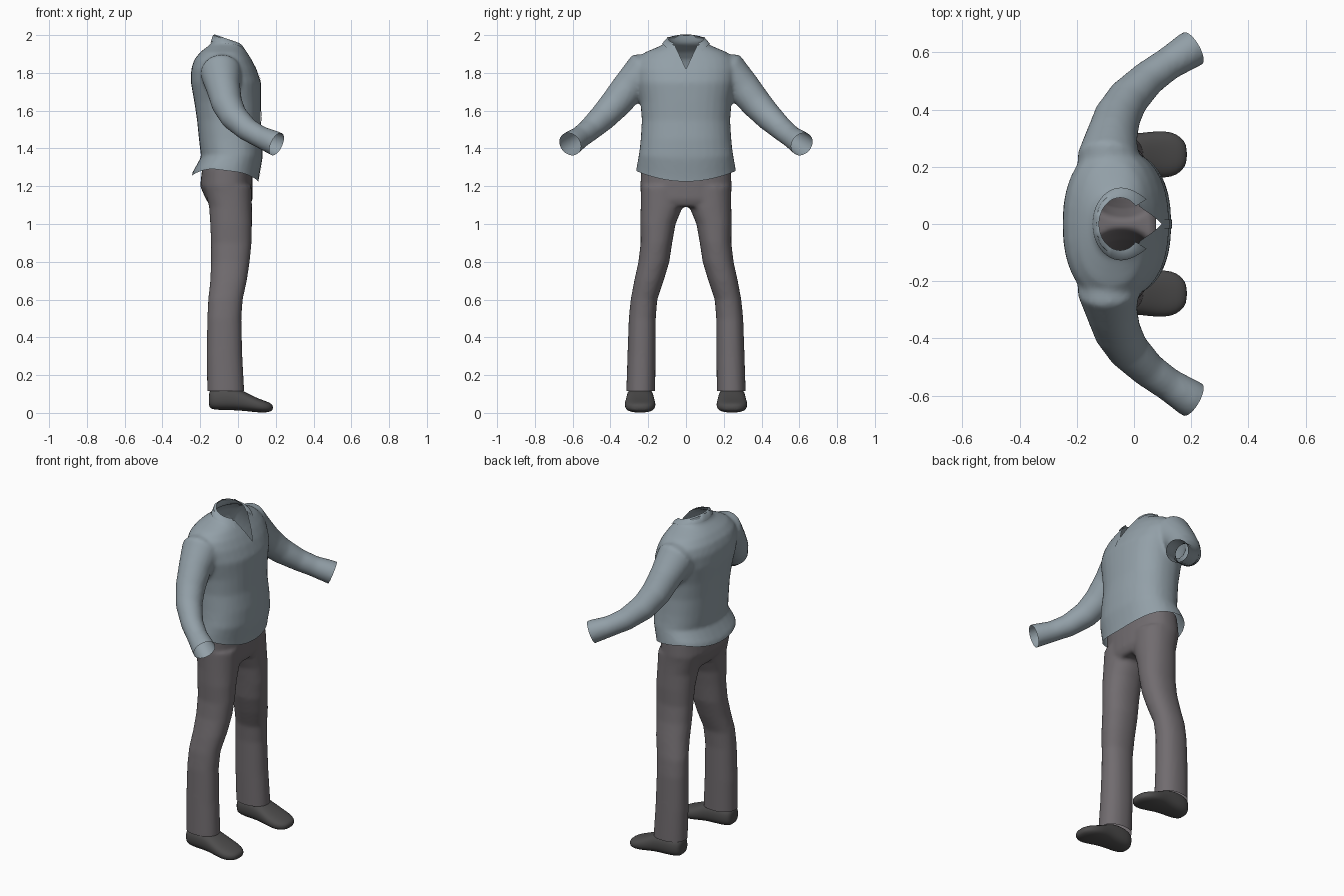
import bpy, bmesh, math
from mathutils import Vector
from mathutils.bvhtree import BVHTree

cube = bpy.data.objects.get("Cube")
if cube:
    bpy.data.objects.remove(cube)


def material(name, rgb):
    m = bpy.data.materials.new(name)
    m.use_nodes = True
    m.diffuse_color = (*rgb, 1)
    m.node_tree.nodes["Principled BSDF"].inputs["Base Color"].default_value = (*rgb, 1)
    return m


BLUE = material("shirt_blue_grey", (0.29, 0.35, 0.39))
GREY = material("trouser_grey", (0.165, 0.15, 0.16))
DARK = material("shoe_dark_grey", (0.075, 0.073, 0.073))


def oval(centre, u, v, p=2.0, n=32):
    """Superellipse ring spanned by half-axes u and v."""
    def power(k):
        return math.copysign(abs(k) ** (2 / p), k)
    angles = [2 * math.pi * i / n for i in range(n)]
    return [Vector(centre) + Vector(u) * power(math.cos(a)) + Vector(v) * power(math.sin(a)) for a in angles]


def level(z, x0, x1, y0, y1, p):
    """Horizontal ring between x and y limits."""
    return oval(((x0 + x1) / 2, (y0 + y1) / 2, z), ((x1 - x0) / 2, 0, 0), (0, (y1 - y0) / 2, 0), p)


def loft(bm, rings, closed=True):
    rows = [[bm.verts.new(c) for c in ring] for ring in rings]
    for a, b in zip(rows, rows[1:]):
        for i in range(len(a) if closed else len(a) - 1):
            j = (i + 1) % len(a)
            bm.faces.new((a[i], a[j], b[j], b[i]))
    if closed:
        bm.faces.new(rows[0])
        bm.faces.new(rows[-1])


def finish(name, bm, mat):
    bmesh.ops.recalc_face_normals(bm, faces=bm.faces[:])
    mesh = bpy.data.meshes.new(name)
    bm.to_mesh(mesh)
    bm.free()
    mesh.materials.append(mat)
    mesh.shade_smooth()
    obj = bpy.data.objects.new(name, mesh)
    bpy.context.collection.objects.link(obj)
    return obj


def fuse(obj, voxel):
    """Melt overlapping lofts into one cloth surface and return it for cutting."""
    r = obj.modifiers.new("fuse", 'REMESH')
    r.mode = 'VOXEL'
    r.voxel_size = voxel
    s = obj.modifiers.new("soften", 'SMOOTH')
    s.factor = 0.5
    s.iterations = 6
    graph = bpy.context.evaluated_depsgraph_get()
    mesh = bpy.data.meshes.new_from_object(obj.evaluated_get(graph))
    bm = bmesh.new()
    bm.from_mesh(mesh)
    bpy.data.objects.remove(obj)
    bpy.data.meshes.remove(mesh)
    return bm


def cut(bm, test, co, no, clear=True):
    faces = [f for f in bm.faces if test(f.calc_center_median())]
    edges = list({e for f in faces for e in f.edges})
    verts = list({v for f in faces for v in f.verts})
    bmesh.ops.bisect_plane(bm, geom=verts + edges + faces, plane_co=co,
                           plane_no=Vector(no).normalized(), clear_outer=clear)


# Shirt: torso and sleeves. Torso rows are z, back, front, half width.
torso = [(1.16, -.255, .10, .268), (1.25, -.24, .112, .262), (1.35, -.195, .13, .25),
         (1.45, -.207, .13, .24), (1.55, -.217, .12, .234), (1.65, -.232, .122, .242),
         (1.75, -.25, .122, .265), (1.82, -.248, .098, .272), (1.87, -.232, .073, .258),
         (1.91, -.2, .048, .215), (1.935, -.168, .032, .155), (1.955, -.14, .025, .11),
         (2.04, -.125, .01, .09)]
bm = bmesh.new()
loft(bm, [level(z, b, f, -w, w, 2.3) for z, b, f, w in torso])

# Sleeve rows are x, y, z, radius
sleeve = [(-.09, .15, 1.80, .10), (-.09, .235, 1.80, .108), (-.078, .305, 1.72, .09),
          (-.058, .375, 1.635, .082), (-.02, .44, 1.565, .073), (.05, .51, 1.50, .062),
          (.12, .56, 1.46, .058), (.19, .605, 1.43, .065), (.24, .634, 1.405, .066)]
for s in (1, -1):
    path = [Vector((x, s * y, z)) for x, y, z, r in sleeve]
    rings = []
    for i, c in enumerate(path):
        tangent = path[min(i + 1, len(path) - 1)] - path[max(i - 1, 0)]
        q = tangent.to_track_quat('Z', 'Y')
        r = sleeve[i][3]
        rings.append(oval(c, q @ Vector((r, 0, 0)), q @ Vector((0, r, 0))))
    loft(bm, rings)
bm = fuse(finish("shirt_base", bm, BLUE), 0.012)

# Open the hem, neck, cuffs and the V at the throat
NECK_Z, NECK_X, TILT = 1.972, -.05, .35
V_Z, V_SLOPE = 1.82, .47
cut(bm, lambda c: c.z < 1.3, (0, 0, 1.225), (0, 0, -1))
cut(bm, lambda c: c.z > 1.9, (NECK_X, 0, NECK_Z), (TILT, 0, 1))
for s in (1, -1):
    cut(bm, lambda c: c.y * s > .5, (.205, s * .613, 1.423), (.8, s * .47, -.38))
    cut(bm, lambda c: c.z > 1.78 and c.x > -.03, (0, 0, V_Z), (0, s, -V_SLOPE), False)
throat = []
for f in bm.faces:
    c = f.calc_center_median()
    if c.x > -.03 and c.z > V_Z and abs(c.y) < V_SLOPE * (c.z - V_Z):
        throat.append(f)
bmesh.ops.delete(bm, geom=throat, context='FACES')

# Hem rises at the sides and a little at the back
for v in bm.verts:
    if v.co.z < 1.4 and abs(v.co.y) < .3:
        lift = .05 * min(1, (v.co.y / .25) ** 2) + .03 * max(0, -v.co.x / .24)
        v.co.z += lift * (1.4 - v.co.z) / .175
bm.normal_update()
surface = BVHTree.FromBMesh(bm)
finish("shirt", bm, BLUE)


def drape(x, y, fallback):
    hit = surface.ray_cast(Vector((x, y, 3)), Vector((0, 0, -1)))[0]
    return max(hit.z, 1.86) + .007 if hit else fallback


# Folded collar, open at the front
top, middle, lower = [], [], []
STEPS = 40
for i in range(STEPS + 1):
    a = .75 + (2 * math.pi - 1.5) * i / STEPS
    c, s = math.cos(a), math.sin(a)
    front = max(0, c) ** 2
    t = Vector((-.048 + .074 * c, .092 * s, 0))
    t.z = NECK_Z + .006 - TILT * (t.x - NECK_X)
    e = Vector((-.045 + (.1 + .04 * front) * c, .127 * s, 0))
    e.z = drape(e.x, e.y, 1.93)
    m = (t + e) / 2
    m.z = max(m.z + .008, min(drape(m.x, m.y, m.z), t.z))
    top.append(t)
    middle.append(m)
    lower.append(e)
bm = bmesh.new()
loft(bm, [top, middle, lower], closed=False)
finish("collar", bm, BLUE)

# Button placket down the chest
rows = []
for i in range(30):
    z = 1.24 + .56 * i / 29
    row = []
    for y in (-.016, 0, .016):
        hit = surface.ray_cast(Vector((1, y, z)), Vector((-1, 0, 0)))[0]
        if hit:
            row.append(hit + Vector((.003, 0, 0)))
    if len(row) == 3:
        rows.append(row)
bm = bmesh.new()
loft(bm, rows, closed=False)
finish("placket", bm, BLUE)

# Trousers: seat rows are z, back, front, half width
seat = [(1.36, -.17, .075, .232), (1.28, -.192, .075, .238), (1.2, -.2, .077, .242),
        (1.13, -.17, .077, .238), (1.09, -.14, .06, .2)]
# Leg rows are z, back, front, inner, outer
leg = [(1.2, -.18, .072, .0, .24), (1.09, -.153, .074, .018, .24), (1.0, -.147, .074, .055, .242),
       (.9, -.143, .072, .073, .24), (.8, -.143, .062, .088, .252), (.7, -.147, .047, .118, .274),
       (.6, -.158, .025, .152, .293), (.5, -.163, .018, .16, .303), (.3, -.166, .023, .161, .31),
       (.12, -.163, .033, .163, .316), (.04, -.163, .035, .163, .316)]
bm = bmesh.new()
loft(bm, [level(z, b, f, -w, w, 2.4) for z, b, f, w in seat])
for s in (1, -1):
    loft(bm, [level(z, b, f, s * i, s * o, 2.2) for z, b, f, i, o in leg])
bm = fuse(finish("trousers_base", bm, GREY), 0.011)
cut(bm, lambda c: c.z > 1.2, (0, 0, 1.305), (0, 0, 1))
cut(bm, lambda c: c.z < .2, (0, 0, .115), (0, 0, -1))
finish("trousers", bm, GREY)

# Shoes: rows from heel to toe are x, bottom, top, half width
shoe = [(-.155, .04, .10, .03), (-.147, .02, .125, .055), (-.1, .014, .14, .07),
        (-.02, .014, .14, .073), (.03, .01, .115, .076), (.08, .005, .088, .083),
        (.13, .0, .068, .081), (.165, .004, .056, .062), (.186, .014, .042, .03)]
for s, side in ((1, "left"), (-1, "right")):
    bm = bmesh.new()
    loft(bm, [oval((x, s * .243, (b + t) / 2), (0, w, 0), (0, 0, (t - b) / 2), 2.5, 20)
              for x, b, t, w in shoe])
    obj = finish(side + "_shoe", bm, DARK)
    obj.modifiers.new("round", 'SUBSURF').levels = 1
